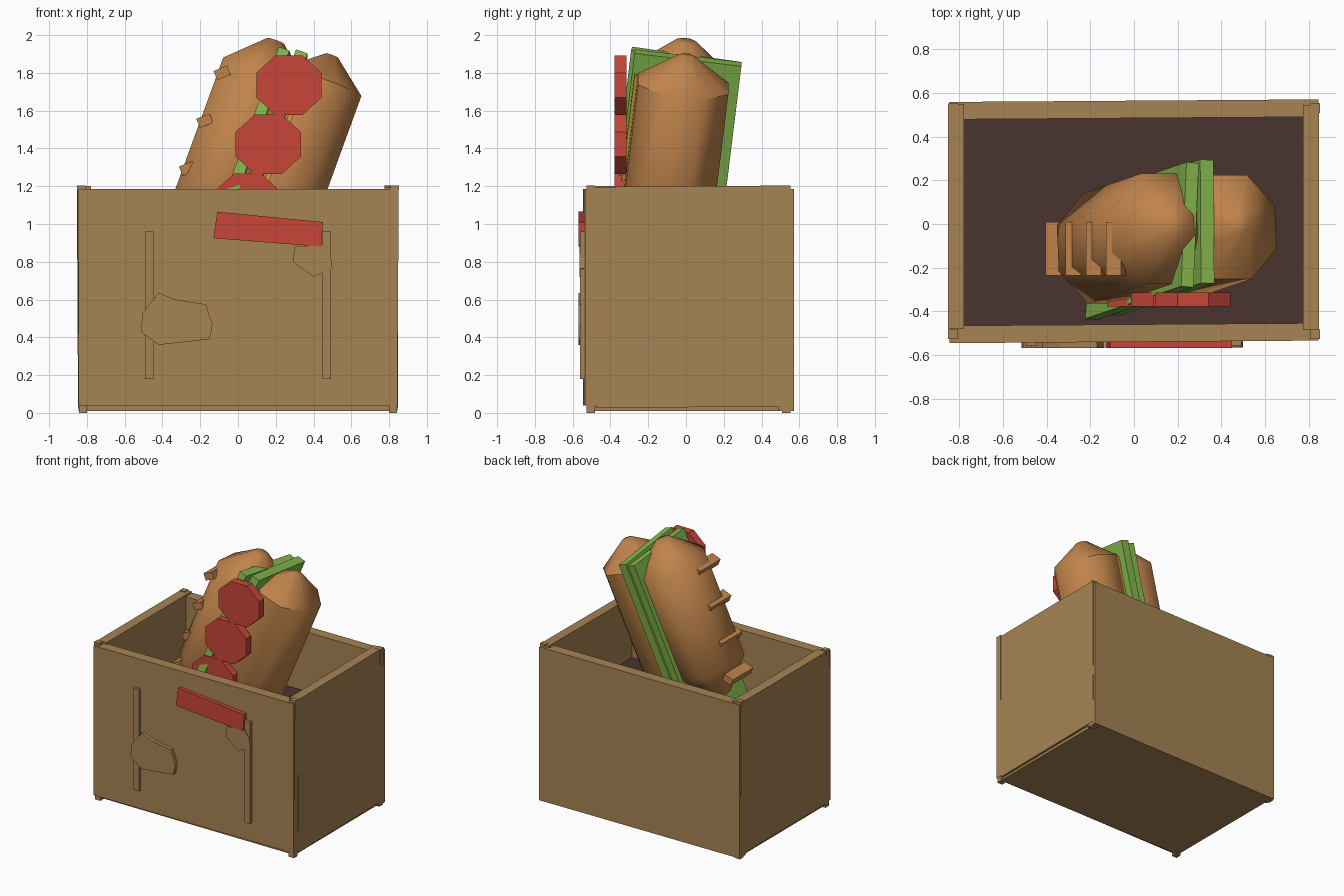
import bpy, bmesh
from math import radians, cos, sin, pi
from mathutils import Matrix, Vector

if "Cube" in bpy.data.objects:
    bpy.data.objects.remove(bpy.data.objects["Cube"], do_unlink=True)


def material(name, r, g, b):
    """Flat colour given as 0-255 display values."""
    lin = [((c / 255 + 0.055) / 1.055) ** 2.4 for c in (r, g, b)] + [1]
    m = bpy.data.materials.new(name)
    m.use_nodes = True
    m.diffuse_color = lin
    m.node_tree.nodes["Principled BSDF"].inputs["Base Color"].default_value = lin
    return m


CARD = material("cardboard", 166, 132, 83)
DARK = material("dark_filling", 72, 52, 46)
BREAD = material("bread_crust", 192, 132, 75)
GREEN = material("lettuce_green", 134, 184, 77)
RED = material("tomato_red", 200, 70, 57)
YELLOW = material("cheese_yellow", 205, 160, 50)


def finish(name, bm, mat, smooth=None):
    bmesh.ops.recalc_face_normals(bm, faces=bm.faces)
    me = bpy.data.meshes.new(name)
    bm.to_mesh(me)
    bm.free()
    me.materials.append(mat)
    if smooth:
        me.shade_smooth()
        me.set_sharp_from_angle(angle=radians(smooth))
    ob = bpy.data.objects.new(name, me)
    bpy.context.collection.objects.link(ob)
    return ob


def slab(name, lo, hi, mat, spin=Matrix(), frame=Matrix()):
    """Box between two corners, spun about its centre, then put in a frame."""
    lo, hi = Vector(lo), Vector(hi)
    bm = bmesh.new()
    m = frame @ Matrix.Translation((lo + hi) / 2) @ spin @ Matrix.Diagonal((*(hi - lo), 1))
    bmesh.ops.create_cube(bm, size=1, matrix=m)
    return finish(name, bm, mat)


def plate(name, outline, y0, y1, mat):
    """Polygon in the xz plane with depth along y."""
    bm = bmesh.new()
    face = bm.faces.new([bm.verts.new((x, y0, z)) for x, z in outline])
    out = bmesh.ops.extrude_face_region(bm, geom=[face])["geom"]
    verts = [v for v in out if isinstance(v, bmesh.types.BMVert)]
    bmesh.ops.translate(bm, verts=verts, vec=(0, y1 - y0, 0))
    return finish(name, bm, mat)


def turn(degrees, axis):
    return Matrix.Rotation(radians(degrees), 4, axis)


# Crate: four slightly crooked walls, a base and a dark filling
slab("front_wall", (-0.845, -0.54, 0.04), (0.845, -0.46, 1.185), CARD, turn(0.4, 'Z'))
slab("back_wall", (-0.845, 0.485, 0.01), (0.845, 0.565, 1.185), CARD, turn(0.4, 'Z'))
slab("left_wall", (0.775, -0.48, 0.03), (0.847, 0.55, 1.2), CARD, turn(0.4, 'X'))
slab("right_wall", (-0.85, -0.48, 0.03), (-0.775, 0.55, 1.2), CARD, turn(-0.3, 'Y'))
slab("crate_base", (-0.83, -0.5, 0.01), (0.83, 0.53, 0.07), CARD)
slab("dark_filling", (-0.79, -0.48, 0.68), (0.79, 0.5, 0.73), DARK)
for x in (-0.825, 0.825):
    for y in (-0.505, 0.53):
        slab("corner_post", (x - 0.022, y - 0.022, 0), (x + 0.022, y + 0.022, 1.205),
             CARD, turn(0.4 if x > 0 else -0.4, 'Y'))

# Front decorations
for x in (-0.47, 0.47):
    slab("front_strip", (x - 0.023, -0.56, 0.18), (x + 0.023, -0.52, 0.96), CARD)
plate("red_label", [(-0.11, 1.065), (-0.13, 0.925), (0.44, 0.88), (0.45, 1.01)],
      -0.568, -0.52, RED)
plate("large_patch", [(-0.42, 0.635), (-0.33, 0.6), (-0.17, 0.575), (-0.135, 0.47),
                      (-0.15, 0.39), (-0.42, 0.36), (-0.515, 0.43), (-0.505, 0.53)],
      -0.568, -0.52, CARD)
plate("small_patch", [(0.3, 0.88), (0.29, 0.8), (0.4, 0.72), (0.5, 0.765),
                      (0.49, 0.84), (0.45, 0.89)], -0.565, -0.52, CARD)

# Leaning frame shared by the sandwich layers
LEAN = turn(20, 'Y') @ turn(-6.6, 'X') @ Matrix.Translation((0, -0.22, 0))


def bread(name, u, half_u, half_v, rings):
    """Octagonal loaf lofted through (height, scale) rings."""
    bm = bmesh.new()
    loops = []
    for w, s in rings:
        loops.append([bm.verts.new(LEAN @ Vector((
            u + half_u * s * cos(a) / cos(pi / 8), half_v * s * sin(a) / cos(pi / 8), w)))
            for a in [(i + 0.5) * pi / 4 for i in range(8)]])
    for a, b in zip(loops, loops[1:]):
        for i in range(8):
            j = (i + 1) % 8
            bm.faces.new((a[i], a[j], b[j], b[i]))
    bm.faces.new(loops[0])
    bm.faces.new(loops[-1])
    return finish(name, bm, BREAD, 50)


bread("right_bread", -0.485, 0.232, 0.255,
      [(0.7, 0.25), (0.93, 1), (1.715, 1), (1.905, 0.2)])
bread("left_bread", -0.18, 0.22, 0.24, [(0.5, 0.4), (0.65, 1), (1.775, 1), (1.935, 0.15)])

# Lettuce leaves and cheese between the halves
slab("lettuce_inner", (-0.435, -0.285, 0.5), (-0.375, 0.29, 1.85), GREEN, turn(-5, 'Z'), LEAN)
slab("lettuce_outer", (-0.36, -0.27, 0.5), (-0.295, 0.3, 1.87), GREEN, turn(-2, 'Z'), LEAN)
slab("cheese_slice", (-0.29, -0.258, 0.5), (-0.265, 0.24, 1.76), YELLOW, Matrix(), LEAN)

# Tomato slices: a row of octagons
for i in range(3):
    cx, cz = 0.27 - 0.11 * i, 1.735 - 0.313 * i
    outline = [(cx + 0.187 * cos(a), cz + 0.17 * sin(a))
               for a in [(k + 0.5) * pi / 4 for k in range(8)]]
    plate("tomato_slice", outline, -0.378, -0.315, RED)

# Crust ridges down the outer side of the right bread
for i in range(4):
    x, z = -0.084 - 0.092 * i, 1.8 - 0.253 * i
    slab("crust_ridge", (x - 0.038, -0.235, z - 0.026), (x + 0.038, 0.01, z + 0.026),
         BREAD, turn(-22, 'Y'))
